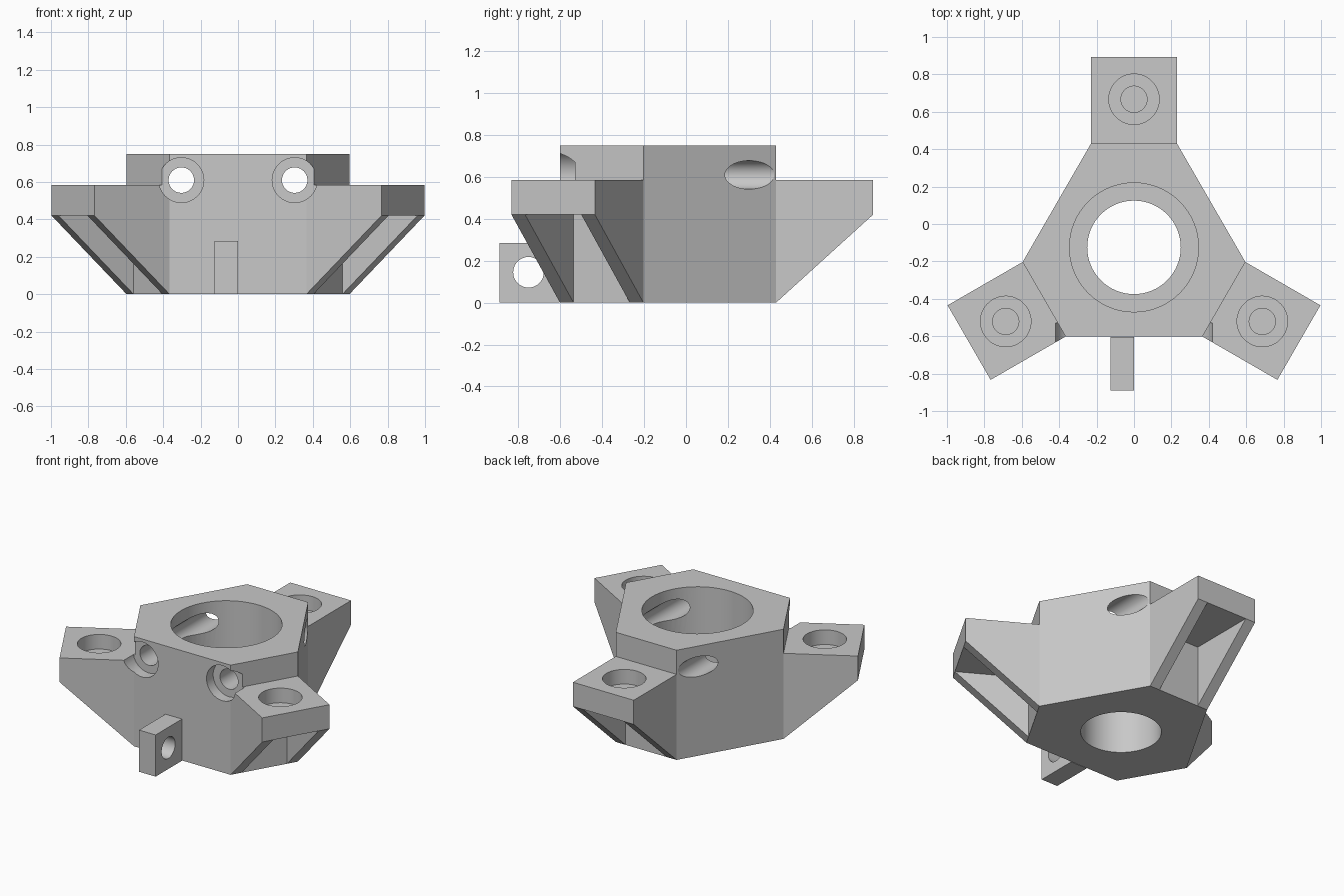
import bpy
import bmesh
import math
from mathutils import Matrix, Vector

cube = bpy.data.objects.get("Cube")
if cube:
    bpy.data.objects.remove(cube, do_unlink=True)

# Dimensions
AXIS = Vector((0, -0.125, 0))      # hub axis
HALF_ARM = 0.23                    # half width of an arm
ARM_IN, ARM_OUT = 0.555, 1.018     # arm start and end, measured from the axis
HUB_FRONT = 0.48                   # axis to the three long hub faces
HUB_TOP, PLATE_TOP, PLATE_LOW = 0.75, 0.585, 0.42
RIB = 0.075
SCREW_X, SCREW_Z = 0.303, 0.61

grey = bpy.data.materials.new("plain grey")
grey.use_nodes = True
grey.diffuse_color = (0.58, 0.58, 0.58, 1)
grey.node_tree.nodes["Principled BSDF"].inputs["Base Color"].default_value = (0.58, 0.58, 0.58, 1)


def new_object(name, bm):
    bmesh.ops.recalc_face_normals(bm, faces=bm.faces[:])
    mesh = bpy.data.meshes.new(name)
    bm.to_mesh(mesh)
    bm.free()
    mesh.materials.append(grey)
    obj = bpy.data.objects.new(name, mesh)
    bpy.context.collection.objects.link(obj)
    return obj


def prism(name, points, direction):
    """Extrude a closed outline along a direction."""
    bm = bmesh.new()
    face = bm.faces.new([bm.verts.new(p) for p in points])
    ext = bmesh.ops.extrude_face_region(bm, geom=[face])
    bmesh.ops.translate(bm, vec=direction,
                        verts=[e for e in ext["geom"] if isinstance(e, bmesh.types.BMVert)])
    return new_object(name, bm)


def box(name, lo, hi):
    (x0, y0, z0), (x1, y1, z1) = lo, hi
    return prism(name, [(x0, y0, z0), (x1, y0, z0), (x1, y1, z0), (x0, y1, z0)], (0, 0, z1 - z0))


def rod(radius, start, end):
    """Cylinder between two points, used as a cutter."""
    a, b = Vector(start), Vector(end)
    turn = (b - a).to_track_quat('Z', 'Y').to_matrix().to_4x4()
    bm = bmesh.new()
    bmesh.ops.create_cone(bm, cap_ends=True, segments=64, radius1=radius, radius2=radius,
                          depth=(b - a).length, matrix=Matrix.Translation((a + b) / 2) @ turn)
    return new_object("cutter", bm)


def cut(obj, cutters):
    """Subtract every cutter in turn, then delete it."""
    bpy.context.view_layer.objects.active = obj
    for cutter in cutters:
        cutter.hide_render = True
        mod = obj.modifiers.new("cut", 'BOOLEAN')
        mod.operation, mod.solver, mod.object = 'DIFFERENCE', 'EXACT', cutter
        bpy.ops.object.modifier_apply(modifier=mod.name)
        bpy.data.objects.remove(cutter, do_unlink=True)


def screw_recesses():
    """Wide screw head seats on the front face."""
    return [rod(0.12, (s * SCREW_X, -0.8, SCREW_Z), (s * SCREW_X, -0.405, SCREW_Z))
            for s in (-1, 1)]


# Six-sided hub
outline = []
for k in range(3):
    turn = Matrix.Rotation(math.radians(120 * k), 3, 'Z')
    outline += [turn @ Vector((s * HALF_ARM, ARM_IN, 0)) for s in (1, -1)]
hub = prism("hub", outline, (0, 0, HUB_TOP))
cut(hub, [rod(0.25, (0, 0, -0.1), (0, 0, 0.5)),          # lower bore
          rod(0.345, (0, 0, 0.36), (0, 0, 0.9))]         # wider upper bore
    + [rod(0.068, (s * SCREW_X, -0.9, SCREW_Z), (s * SCREW_X, 0.9, SCREW_Z)) for s in (-1, 1)]
    + screw_recesses())
parts = [hub]

# Three arms: plate on two sloping ribs, with a stepped hole
for name, angle in (("rear_arm", 0), ("left_arm", -120), ("right_arm", 120)):
    side = [(ARM_IN, 0), (ARM_OUT, PLATE_LOW), (ARM_OUT, PLATE_TOP), (ARM_IN, PLATE_TOP)]
    arm = prism(name, [(-HALF_ARM, r, z) for r, z in side], (2 * HALF_ARM, 0, 0))
    inner = HALF_ARM - RIB
    cut(arm, [box("cutter", (-inner, 0.4, -0.1), (inner, 1.2, PLATE_LOW)),
              rod(0.135, (0, 0.792, 0.485), (0, 0.792, 0.7)),
              rod(0.07, (0, 0.792, 0.45), (0, 0.792, 0.6))])
    arm.data.transform(Matrix.Rotation(math.radians(angle), 4, 'Z'))
    if angle:
        cut(arm, screw_recesses())
    parts.append(arm)

# Front tab with a cross hole
tab = box("front_tab", (-0.125, -0.765, 0), (0, -HUB_FRONT, 0.285))
cut(tab, [rod(0.073, (-0.3, -0.627, 0.145), (0.2, -0.627, 0.145))])
parts.append(tab)

# Place the parts and smooth the round walls
bpy.ops.object.select_all(action='DESELECT')
for part in parts:
    part.data.transform(Matrix.Translation(AXIS))
    part.select_set(True)
bpy.context.view_layer.objects.active = hub
bpy.ops.object.shade_smooth_by_angle(angle=math.radians(30))
